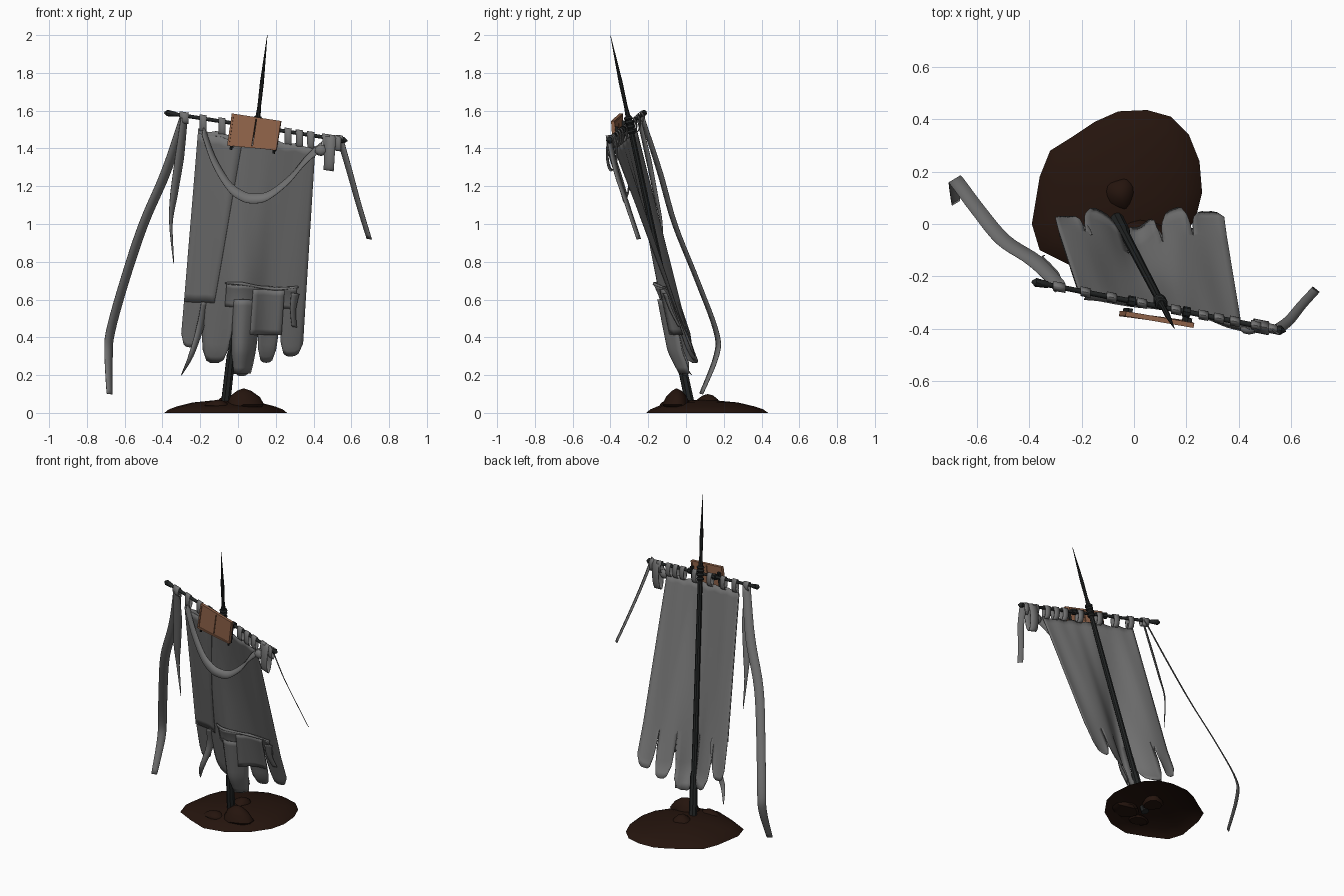
import bpy, bmesh, math
from math import sin, cos, pi, exp
from mathutils import Vector as V

if "Cube" in bpy.data.objects:
    bpy.data.objects.remove(bpy.data.objects["Cube"])


def mat(name, c):
    m = bpy.data.materials.new(name)
    m.diffuse_color = (*c, 1)
    m.use_nodes = True
    m.node_tree.nodes["Principled BSDF"].inputs["Base Color"].default_value = m.diffuse_color
    return m


DARK = mat("dark_metal", (0.016, 0.018, 0.018))
CLOTH = mat("grey_cloth", (0.17, 0.17, 0.17))
EARTH = mat("dark_earth", (0.018, 0.007, 0.004))
WOOD = mat("brown_board", (0.29, 0.13, 0.07))


def finish(name, bm, m, thick=0, angle=40):
    bmesh.ops.remove_doubles(bm, verts=bm.verts, dist=1e-4)
    bmesh.ops.recalc_face_normals(bm, faces=bm.faces)
    me = bpy.data.meshes.new(name)
    bm.to_mesh(me)
    bm.free()
    ob = bpy.data.objects.new(name, me)
    bpy.context.collection.objects.link(ob)
    me.materials.append(m)
    if thick:
        s = ob.modifiers.new("thickness", "SOLIDIFY")
        s.thickness, s.offset = thick, 0
    bpy.context.view_layer.objects.active = ob
    ob.select_set(True)
    bpy.ops.object.shade_smooth_by_angle(angle=math.radians(angle))
    ob.select_set(False)
    return ob


def add_grid(bm, f, nu, nv):
    g = [[bm.verts.new(f(i / nu, j / nv)) for j in range(nv + 1)] for i in range(nu + 1)]
    for i in range(nu):
        for j in range(nv):
            bm.faces.new((g[i][j], g[i + 1][j], g[i + 1][j + 1], g[i][j + 1]))


def sheet(name, f, nu, nv, m=CLOTH, thick=0.003):
    bm = bmesh.new()
    add_grid(bm, f, nu, nv)
    return finish(name, bm, m, thick)


def rod(name, stations, m=DARK, n=8):
    """Round bar through (point, radius) stations on a straight line."""
    bm = bmesh.new()
    q = (V(stations[-1][0]) - V(stations[0][0])).to_track_quat('Z', 'Y')
    rings = [[bm.verts.new(V(p) + q @ V((r * cos(2 * pi * k / n), r * sin(2 * pi * k / n), 0)))
              for k in range(n)] for p, r in stations]
    for a, b in zip(rings, rings[1:]):
        for k in range(n):
            bm.faces.new((a[k], a[(k + 1) % n], b[(k + 1) % n], b[k]))
    bm.faces.new(rings[0])
    bm.faces.new(rings[-1])
    return finish(name, bm, m)


def ribbon(name, pts, widths, wdir=(1, 0.6, -0.15), m=CLOTH, thick=0.003):
    """Flat strip swept along a smooth path."""
    P = [V(p) for p in pts]
    last, wd = len(P) - 1, V(wdir).normalized()

    def f(u, v):
        x = v * last
        i = min(int(x + 1e-9), last - 1)
        t = x - i
        a, b, c, d = P[max(i - 1, 0)], P[i], P[i + 1], P[min(i + 2, last)]
        p = 0.5 * (2 * b + (c - a) * t + (2 * a - 5 * b + 4 * c - d) * t * t + (3 * b - a - 3 * c + d) * t ** 3)
        y = v * (len(widths) - 1)
        k = min(int(y), len(widths) - 2)
        w = widths[k] + (widths[k + 1] - widths[k]) * (y - k)
        return p + wd * w * (u - 0.5)
    return sheet(name, f, 2, last * 5, m, thick)


# Leaning pole with spike, and tilted crossbar
def pole(z):
    s = (z - 0.1) / 1.9
    return V((-0.06 + 0.215 * s, 0.01 - 0.41 * s, z))


def bar(x):
    s = (x + 0.39) / 0.97
    return V((x, -0.22 - 0.19 * s, 1.59 - 0.15 * s))


rod("pole", [(pole(0.03), 0.026), (pole(0.3), 0.024), (pole(0.33), 0.018), (pole(1.5), 0.015),
             (pole(1.56), 0.015), (pole(1.62), 0.010), (pole(1.75), 0.011), (pole(2.0), 0.001)])
rod("crossbar", [(bar(x), r) for x, r in [(-0.39, 0.004), (-0.375, 0.017), (-0.33, 0.013), (-0.325, 0.010),
                                          (0.53, 0.010), (0.535, 0.013), (0.56, 0.018), (0.58, 0.002)]])
BD = (bar(1) - bar(0)).normalized()
for i, z in enumerate((1.49, 1.515, 1.54, 1.56)):
    rod(f"pole_binding_{i}", [(pole(z - 0.009), 0.019), (pole(z), 0.025), (pole(z + 0.009), 0.019)])


# Torn cloth hanging from the bar and bending round the pole
def cloth(u, t, dy=0):
    xt, xb = -0.21 + 0.62 * u, -0.31 + 0.65 * u
    x = xt + (xb - xt) * t
    top = bar(xt)
    zt = top.z - 0.055 - 0.012 * sin(u * 6 * pi) ** 2
    yt = top.y - 0.008
    yb = 0.04 - 0.115 * exp(-((x - 0.005) / 0.095) ** 2)
    y = yt + (yb - yt) * t + 0.006 * sin(u * 19) * sin(min(t, 1) * pi)
    return V((x, y + dy + 0.35 * max(0, t - 0.98), zt + (0.3 - zt) * t))


TEAR = 0.78
bm = bmesh.new()
for u0, u1, end in [(0, 0.16, 0.96), (0.16, 0.42, 1.03), (0.42, 0.62, 1.09), (0.62, 0.8, 1.03), (0.8, 1, 1.0)]:
    def f(a, v):
        s = 2 * a - 1
        if v <= 0.7:
            return cloth(u0 + (u1 - u0) * a, v / 0.7 * TEAR)
        k = (v - 0.7) / 0.3
        t = TEAR + (end - 0.06 * s ** 4 - TEAR) * k
        shrink = 1 - 0.06 * k ** 0.5 - 0.14 * k ** 3
        if (u0 == 0 and s < 0) or (u1 == 1 and s > 0):
            shrink = 1
        return cloth((u0 + u1) / 2 + (u1 - u0) / 2 * s * shrink, t, 0.012 * k * s * s)
    add_grid(bm, f, 6, 30)
finish("torn_cloth", bm, CLOTH, 0.003)

# Overlapping cloth layers: left fold, patch, pocket roll, centre strip
sheet("left_fold", lambda a, v: cloth(a * (0.38 - 0.13 * v), 0.02 + 0.74 * v, -0.007), 6, 20)
sheet("patch", lambda a, v: cloth(0.56 + 0.26 * a, 0.69 + 0.21 * v, -0.016), 6, 8)
sheet("pocket", lambda a, v: cloth(0.34 + 0.58 * a, 0.675 + 0.1 * v, -0.002 - 0.018 * (1 - v) ** 2), 12, 6)
ribbon("pocket_roll", [cloth(u, 0.675 + 0.008 * sin(u * 11), -0.018) for u in (0.33, 0.45, 0.6, 0.75, 0.93)],
       [0.006, 0.016, 0.012, 0.016, 0.008], (0, 0.3, 1), thick=0.01)
sheet("centre_strip", lambda a, v: cloth(0.52 + (a - 0.5) * (0.22 - 0.08 * v ** 3), 0.74 + 0.34 * v,
                                         -0.004 - 0.014 * sin(a * pi)), 6, 12)
ribbon("side_scrap", [cloth(0.91, 0.7, -0.022), cloth(0.9, 0.78, -0.026), cloth(0.92, 0.86, -0.014)], [0.05, 0.035, 0.03])
ribbon("frayed_strip", [cloth(0.17, 0.76, -0.008), cloth(0.15, 0.87, -0.012), (-0.25, -0.03, 0.3), (-0.3, 0.03, 0.2)],
       [0.04, 0.045, 0.03, 0.002])


# Cloth loops over the bar
def loop(name, x, w, drop, ry=0.017, skew=0.0):
    c = bar(x)
    h = (drop + 0.018) / 2
    pts = []
    for k in range(13):
        a = 2 * pi * k / 12
        pts.append(c + V((skew * (1 - cos(a)), ry * sin(a), 0.018 - h + h * cos(a))))
    ribbon(name, pts, [w, w * 0.9, w], BD)


for i, x in enumerate((-0.185, -0.085, 0.03, 0.16, 0.265, 0.325, 0.385)):
    loop(f"cloth_tab_{i}", x, 0.04, 0.07)
loop("left_tie", -0.285, 0.05, 0.04)
loop("right_tie", 0.465, 0.04, 0.06)
loop("right_hanging_loop", 0.49, 0.06, 0.17, 0.025, -0.005)
loop("right_small_loop", 0.53, 0.035, 0.06)
for i, x in enumerate((-0.01, 0.2)):
    rod(f"board_strap_{i}", [(bar(x) - BD * 0.014, 0.02), (bar(x) + BD * 0.014, 0.02)])

# Trailing ribbons and draped swag
ribbon("long_ribbon", [(-0.285, -0.235, 1.57), (-0.38, -0.14, 1.28), (-0.5, -0.06, 1.0), (-0.6, 0.06, 0.7),
                       (-0.675, 0.16, 0.43), (-0.685, 0.16, 0.3), (-0.68, 0.08, 0.1)],
       [0.05, 0.06, 0.058, 0.055, 0.055, 0.05, 0.035])
ribbon("short_ribbon", [(-0.285, -0.25, 1.56), (-0.31, -0.2, 1.35), (-0.34, -0.16, 1.15), (-0.355, -0.13, 1.0),
                        (-0.34, -0.12, 0.79)], [0.04, 0.055, 0.045, 0.02, 0.002])
ribbon("right_ribbon", [(0.535, -0.41, 1.47), (0.59, -0.37, 1.28), (0.64, -0.31, 1.1), (0.695, -0.25, 0.92)],
       [0.045, 0.04, 0.036, 0.034], (1, -0.8, -0.1))
swag = [(-0.185, -0.28, 1.5), (-0.13, -0.285, 1.34), (-0.05, -0.3, 1.205), (0.02, -0.31, 1.15), (0.08, -0.315, 1.135),
        (0.16, -0.325, 1.15), (0.27, -0.35, 1.235), (0.36, -0.385, 1.34), (0.44, -0.405, 1.41)]
ribbon("draped_swag", swag, [0.06, 0.055, 0.055, 0.055, 0.06], (0.2, 0.3, 0.93))
# Knot of the swag on the right
bm = bmesh.new()
bmesh.ops.create_icosphere(bm, subdivisions=2, radius=1)
for v in bm.verts:
    v.co = V((0.44, -0.4, 1.39)) + V((v.co.x * 0.035, v.co.y * 0.022, v.co.z * 0.03))
finish("swag_knot", bm, CLOTH)

# Two-panel board with raised rim and pins
A, B, C, D = V((-0.03, -0.335, 1.585)), V((0.23, -0.38, 1.545)), V((0.205, -0.37, 1.39)), V((-0.055, -0.335, 1.415))
NORM = (B - A).cross(D - A).normalized()
if NORM.y > 0:
    NORM = -NORM


def board(a, b, d=0):
    return A.lerp(B, a).lerp(D.lerp(C, a), b) + NORM * d


def slab(name, a0, a1, b0, b1, d0, d1, m=WOOD):
    bm = bmesh.new()
    vs = [bm.verts.new(board(a, b, d)) for d in (d0, d1) for a, b in ((a0, b0), (a1, b0), (a1, b1), (a0, b1))]
    for q in ((0, 1, 2, 3), (4, 5, 6, 7), (0, 1, 5, 4), (1, 2, 6, 5), (2, 3, 7, 6), (3, 0, 4, 7)):
        bm.faces.new([vs[i] for i in q])
    finish(name, bm, m)


for i, (a0, a1) in enumerate(((0, 0.49), (0.51, 1))):
    slab(f"board_panel_{i}", a0, a1, 0.03, 0.97, 0, 0.012)
for n, r in {"top": (0, 1, 0, 0.06), "bottom": (0, 1, 0.94, 1), "left": (0, 0.04, 0, 1), "right": (0.96, 1, 0, 1)}.items():
    slab(f"board_rim_{n}", *r, -0.002, 0.017)
for i, a in enumerate((0.08, 0.95)):
    slab(f"board_bracket_{i}", a - 0.03, a + 0.03, 0.2, 1.04, -0.016, 0, DARK)
    rod(f"board_pin_{i}", [(board(a, 0.97, 0.004), 0.008), (board(a, 1.12, 0.004), 0.007)])

# Earth mound with irregular outline, open underneath, and stones round the pole
rim = [(-0.39, 0), (-0.36, 0.18), (-0.32, 0.28), (-0.24, 0.33), (-0.15, 0.39), (-0.06, 0.43), (0.05, 0.435),
       (0.14, 0.41), (0.21, 0.34), (0.25, 0.24), (0.26, 0.12), (0.235, 0.02), (0.15, -0.1), (0.03, -0.18),
       (-0.11, -0.21), (-0.24, -0.16), (-0.36, -0.1)]
bm = bmesh.new()
ctr = V((-0.06, 0.08))
rings = []
for k, z in ((1, 0), (0.93, 0.018), (0.8, 0.034), (0.55, 0.055), (0.25, 0.065), (0.04, 0.07)):
    rings.append([bm.verts.new((*(ctr + (V(p) - ctr) * k), z)) for p in rim])
for a, b in zip(rings, rings[1:]):
    for i in range(len(rim)):
        j = (i + 1) % len(rim)
        bm.faces.new((a[i], a[j], b[j], b[i]))
bm.faces.new(rings[-1])
finish("earth_mound", bm, EARTH)
for i, (x, y, z, sx, sy, sz) in enumerate([(-0.05, 0.115, 0.05, 0.062, 0.068, 0.05), (0.03, -0.05, 0.045, 0.1, 0.075, 0.085),
                                           (-0.11, -0.09, 0.04, 0.065, 0.055, 0.03)]):
    bm = bmesh.new()
    bmesh.ops.create_icosphere(bm, subdivisions=2, radius=1)
    for v in bm.verts:
        c = v.co.copy()
        k = (1 + 0.08 * sin(5 * c.x + 3 * i) + 0.06 * sin(4 * c.y + i)) * (1 - 0.3 * max(0, c.z))
        v.co = V((x + c.x * sx * k, y + c.y * sy * k, max(0.03, z + c.z * sz)))
    finish(f"stone_{i}", bm, EARTH)
